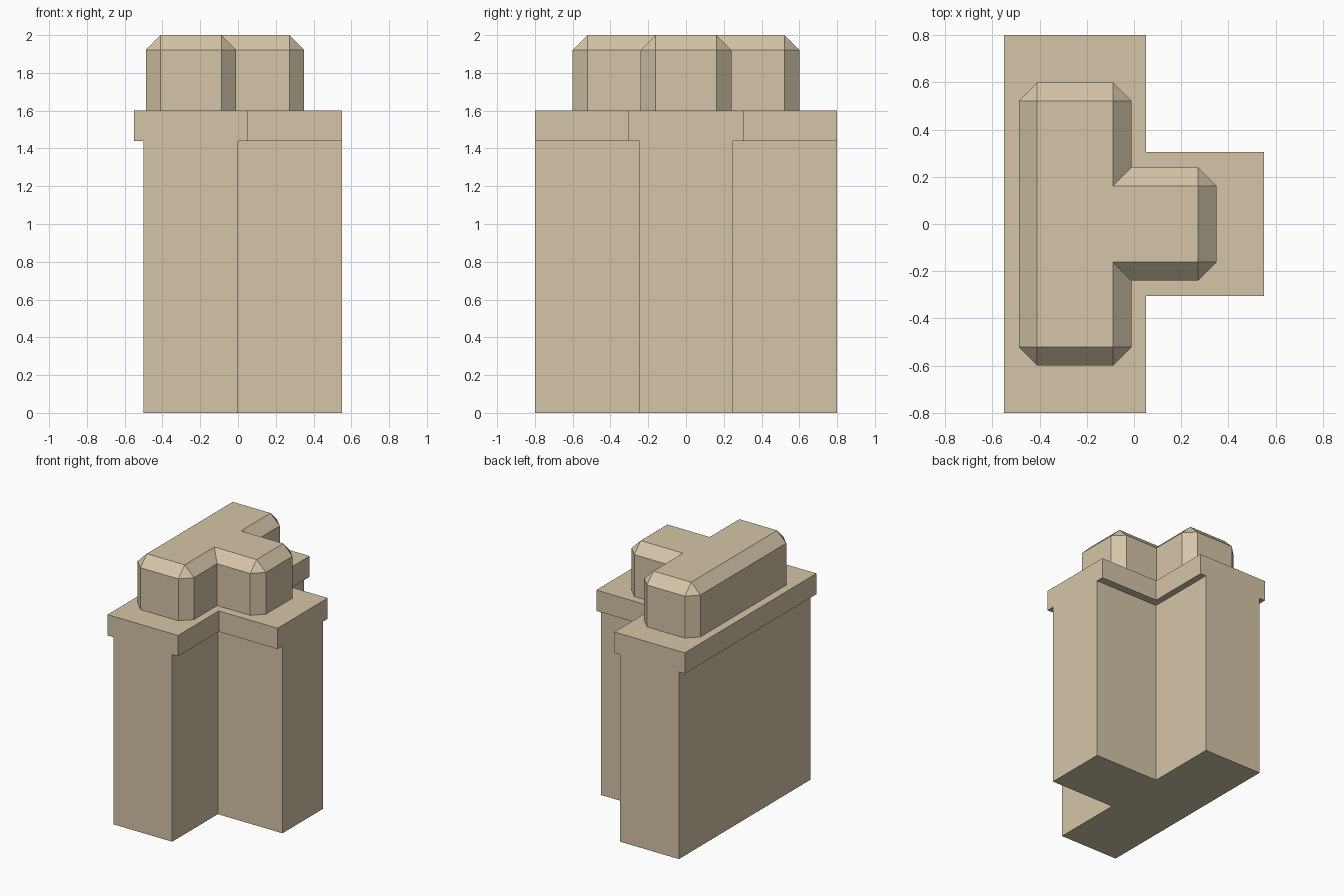
import bpy, bmesh

if "Cube" in bpy.data.objects:
    bpy.data.objects.remove(bpy.data.objects["Cube"])

tan = bpy.data.materials.new("warm_tan")
tan.diffuse_color = (0.66, 0.56, 0.39, 1.0)
tan.use_nodes = True
tan.node_tree.nodes["Principled BSDF"].inputs["Base Color"].default_value = tan.diffuse_color


def t_prism(name, x0, x1, x2, bar_y, stem_y, z0, z1, chamfer=0.0):
    """T-shaped block: bar spans x0..x1, stem reaches x2."""
    outline = [(x0, -bar_y), (x1, -bar_y), (x1, -stem_y), (x2, -stem_y),
               (x2, stem_y), (x1, stem_y), (x1, bar_y), (x0, bar_y)]
    bm = bmesh.new()
    base = bm.faces.new([bm.verts.new((x, y, z0)) for x, y in outline])
    grown = bmesh.ops.extrude_face_region(bm, geom=[base], use_keep_orig=True)
    top = [g for g in grown["geom"] if isinstance(g, bmesh.types.BMVert)]
    bmesh.ops.translate(bm, verts=top, vec=(0, 0, z1 - z0))
    bmesh.ops.recalc_face_normals(bm, faces=bm.faces)
    bm.normal_update()
    if chamfer:
        # chamfer the top rim and outward vertical corners only
        edges = [e for e in bm.edges
                 if e.is_convex and max(v.co.z for v in e.verts) > z1 - 1e-4]
        bmesh.ops.bevel(bm, geom=edges, offset=chamfer, offset_type='OFFSET',
                        segments=1, profile=0.5, affect='EDGES',
                        clamp_overlap=False)
    mesh = bpy.data.meshes.new(name)
    bm.to_mesh(mesh)
    bm.free()
    mesh.materials.append(tan)
    obj = bpy.data.objects.new(name, mesh)
    bpy.context.collection.objects.link(obj)


# Tall shaft, overhanging band, chamfered cap
t_prism("shaft", -0.50, 0.00, 0.55, 0.80, 0.245, 0.0, 1.44)
t_prism("band", -0.55, 0.05, 0.55, 0.80, 0.305, 1.44, 1.60)
t_prism("cap", -0.488, -0.01, 0.35, 0.60, 0.24, 1.60, 2.00, chamfer=0.078)
